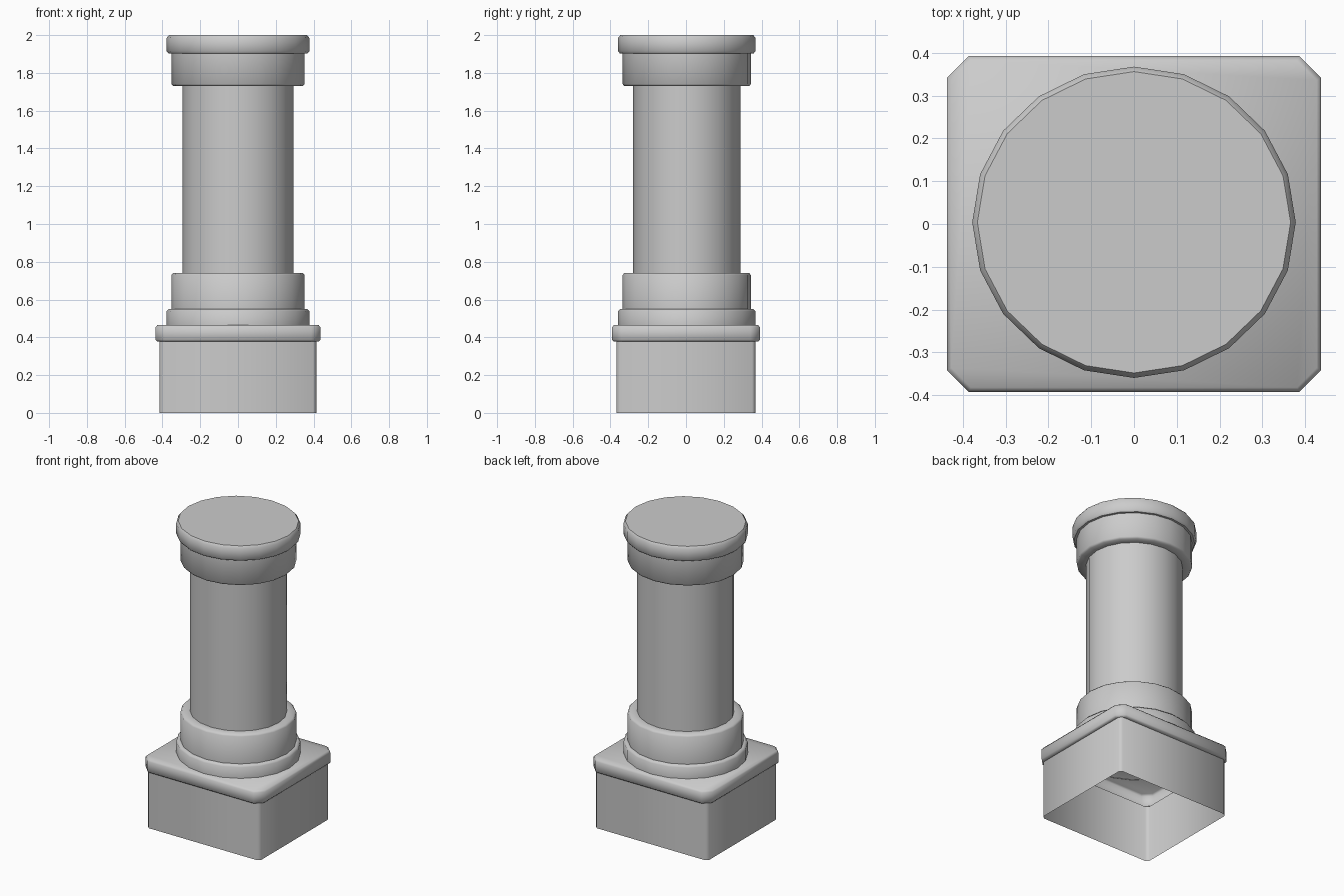
import bpy, math

if "Cube" in bpy.data.objects:
    bpy.data.objects.remove(bpy.data.objects["Cube"])

SIDES = 20


def loft(name, rings, cap_top=True):
    """Skin equal-length rings of points from bottom to top, bottom left open."""
    n = len(rings[0])
    verts = [p for ring in rings for p in ring]
    faces = [(k * n + i, k * n + (i + 1) % n, (k + 1) * n + (i + 1) % n, (k + 1) * n + i)
             for k in range(len(rings) - 1) for i in range(n)]
    if cap_top:
        faces.append(tuple(range(len(verts) - n, len(verts))))
    mesh = bpy.data.meshes.new(name)
    mesh.from_pydata(verts, [], faces)
    obj = bpy.data.objects.new(name, mesh)
    bpy.context.collection.objects.link(obj)
    bpy.ops.object.select_all(action='DESELECT')
    bpy.context.view_layer.objects.active = obj
    obj.select_set(True)
    bpy.ops.object.shade_smooth_by_angle(angle=math.radians(50))
    return obj


def round_ring(r, z):
    """20-sided ring, slightly squashed front to back."""
    return [(r * math.cos(2 * math.pi * i / SIDES),
             0.962 * r * math.sin(2 * math.pi * i / SIDES) + 0.004, z) for i in range(SIDES)]


def square_ring(x, y, c, z):
    """Rectangle with chamfered corners."""
    return [(x, c - y, z), (x, y - c, z), (x - c, y, z), (c - x, y, z),
            (-x, y - c, z), (-x, c - y, z), (c - x, -y, z), (x - c, -y, z)]


# Pedestal: hollow box, open underneath, with a wider slab on top
pedestal = [(0.415, 0.368, 0.018, 0.0), (0.415, 0.368, 0.018, 0.377),
            (0.427, 0.382, 0.046, 0.377), (0.437, 0.392, 0.05, 0.387),
            (0.437, 0.392, 0.05, 0.453), (0.427, 0.382, 0.046, 0.465)]
loft("pedestal", [square_ring(*p) for p in pedestal])

# Column: base rings, shaft, capital and flat top in one turned profile
column = [(0.378, 0.462), (0.378, 0.538), (0.366, 0.55), (0.353, 0.55),
          (0.353, 0.73), (0.343, 0.741), (0.295, 0.741),
          (0.295, 0.935), (0.295, 1.73), (0.343, 1.73), (0.353, 1.741),
          (0.353, 1.903), (0.368, 1.903), (0.378, 1.915),
          (0.378, 1.985), (0.366, 2.0)]
loft("column", [round_ring(*p) for p in column])
